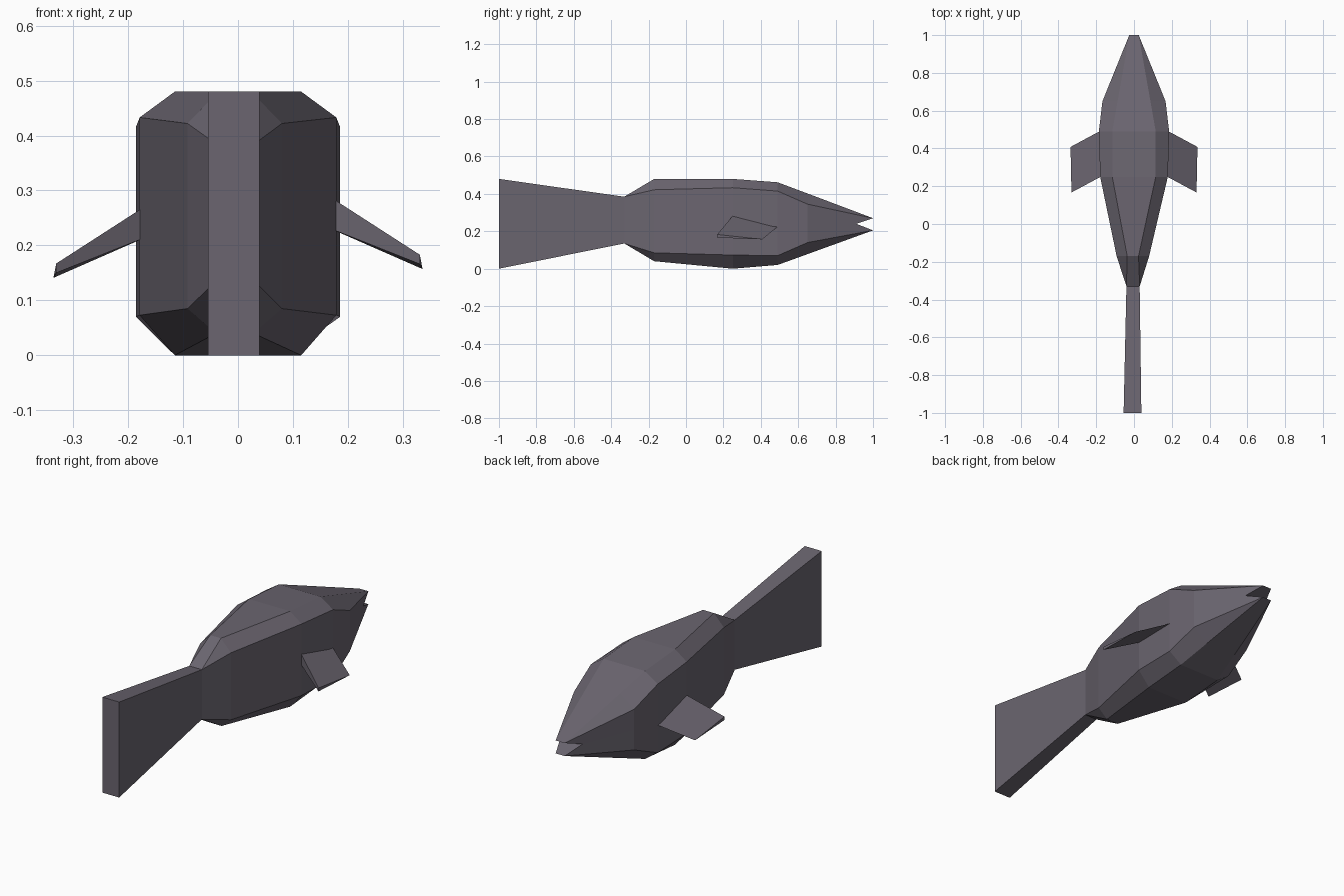
import bpy, bmesh

if "Cube" in bpy.data.objects:
    bpy.data.objects.remove(bpy.data.objects["Cube"])

mat = bpy.data.materials.new("dusky purple grey")
mat.diffuse_color = (0.145, 0.130, 0.160, 1)
mat.use_nodes = True
mat.node_tree.nodes["Principled BSDF"].inputs["Base Color"].default_value = mat.diffuse_color


def make(name, bm):
    bmesh.ops.remove_doubles(bm, verts=bm.verts, dist=0.0005)
    bmesh.ops.recalc_face_normals(bm, faces=bm.faces)
    me = bpy.data.meshes.new(name)
    bm.to_mesh(me)
    bm.free()
    me.materials.append(mat)
    ob = bpy.data.objects.new(name, me)
    bpy.context.collection.objects.link(ob)
    return ob


def loft(bm, rings):
    for a, b in zip(rings, rings[1:]):
        n = len(a)
        for i in range(n):
            bm.faces.new((a[i], a[(i + 1) % n], b[(i + 1) % n], b[i]))


# Body and tail: y, centre x, top half width, top z, side half width,
# side upper z, side lower z, bottom half width, bottom z
sections = [
    (-1.00, -0.008, 0.047, 0.48, 0.047, 0.48, 0.00, 0.047, 0.00),
    (-0.33, -0.005, 0.035, 0.385, 0.035, 0.385, 0.135, 0.035, 0.135),
    (-0.17, -0.006, 0.030, 0.48, 0.086, 0.422, 0.085, 0.034, 0.04),
    (0.25, 0.000, 0.115, 0.48, 0.179, 0.433, 0.073, 0.115, 0.00),
    (0.49, 0.000, 0.115, 0.462, 0.186, 0.415, 0.070, 0.115, 0.02),
    (0.65, 0.000, 0.087, 0.402, 0.167, 0.345, 0.14, 0.087, 0.078),
    (1.00, 0.000, 0.025, 0.27, 0.025, 0.27, 0.205, 0.025, 0.205),
]
bm = bmesh.new()
rings = []
for y, cx, tw, tz, sw, hi, lo, bw, bz in sections:
    mouth = y == 1.0          # mouth corners sit back from the lips
    mid = (0.061, 0.91, 0.24) if mouth else (sw, y, (hi + lo) / 2)
    half = [(tw, y, tz), (sw, y, hi), mid, (sw, y, lo), (bw, y, bz)]
    pts = half + [(-x, yy, z) for x, yy, z in reversed(half)]
    rings.append([bm.verts.new((cx + x, yy, z)) for x, yy, z in pts])
loft(bm, rings)
bm.faces.new(rings[0])
# Mouth: upper and lower jaw faces meeting at the notch
e = rings[-1]
bm.faces.new((e[0], e[1], e[2], e[7], e[8], e[9]))
bm.faces.new((e[2], e[3], e[4], e[5], e[6], e[7]))
make("fish_body", bm)


# Side fins: thin wedges, thick rear edge and sharp front edge
def fin(name, s, dz):
    bm = bmesh.new()
    root = [(0.165, 0.256, 0.290), (0.165, 0.256, 0.232), (0.165, 0.50, 0.233)]
    tip = [(0.331, 0.167, 0.183), (0.331, 0.167, 0.166), (0.336, 0.408, 0.157)]
    r = [[bm.verts.new((s * x, y, z + dz)) for x, y, z in p] for p in (root, tip)]
    loft(bm, r)
    for ring in r:
        bm.faces.new(ring)
    make(name, bm)


fin("right_fin", 1, 0.0)
fin("left_fin", -1, -0.016)
